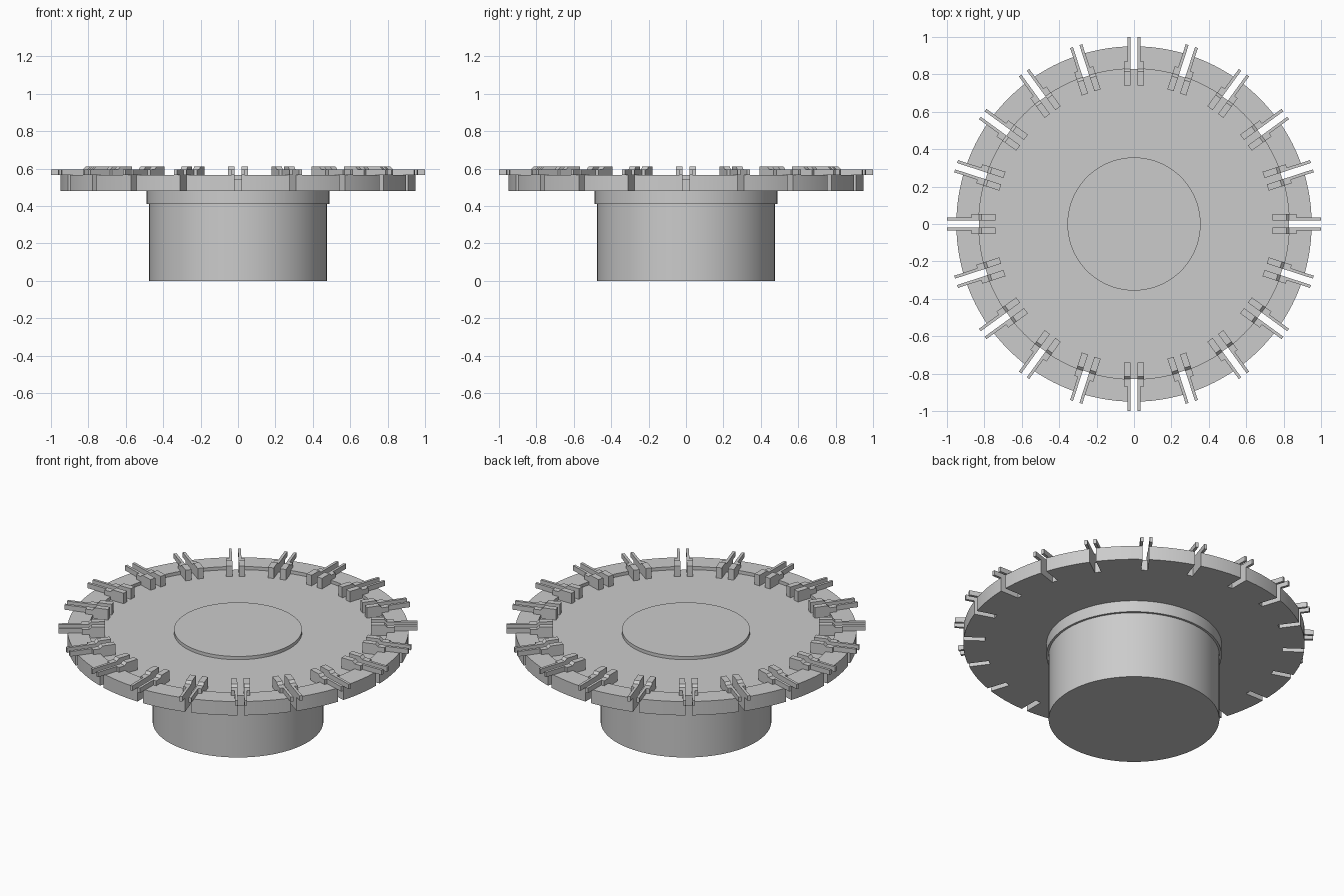
import bpy, bmesh, math
from mathutils import Matrix

old = bpy.data.objects.get("Cube")
if old:
    bpy.data.objects.remove(old, do_unlink=True)

COUNT = 20      # slots around the rim
SEGMENTS = 120

grey = bpy.data.materials.new("light_grey")
grey.use_nodes = True
colour = (0.6, 0.6, 0.6, 1)
grey.diffuse_color = colour
grey.node_tree.nodes["Principled BSDF"].inputs["Base Color"].default_value = colour


def finish(bm, name):
    bmesh.ops.recalc_face_normals(bm, faces=bm.faces)
    mesh = bpy.data.meshes.new(name)
    bm.to_mesh(mesh)
    bm.free()
    mesh.materials.append(grey)
    obj = bpy.data.objects.new(name, mesh)
    bpy.context.collection.objects.link(obj)
    return obj


def activate(obj):
    bpy.ops.object.select_all(action="DESELECT")
    obj.select_set(True)
    bpy.context.view_layer.objects.active = obj


def smooth(obj):
    activate(obj)
    bpy.ops.object.shade_smooth_by_angle(angle=math.radians(30))


def lathe(name, profile):
    """Closed solid turned from (radius, z) points, capped at both ends."""
    bm = bmesh.new()
    rings = []
    for r, z in profile:
        rings.append([bm.verts.new((r * math.cos(a), r * math.sin(a), z))
                      for a in (math.tau * i / SEGMENTS for i in range(SEGMENTS))])
    for low, high in zip(rings, rings[1:]):
        for i in range(SEGMENTS):
            j = (i + 1) % SEGMENTS
            bm.faces.new((low[i], low[j], high[j], high[i]))
    bm.faces.new(rings[0])
    bm.faces.new(rings[-1])
    return finish(bm, name)


def prism(bm, outline, y0, y1, turn):
    """Extrude an (x, z) outline sideways from y0 to y1, then turn it."""
    a = [bm.verts.new(turn @ Matrix.Translation((x, y0, z)).translation) for x, z in outline]
    b = [bm.verts.new(turn @ Matrix.Translation((x, y1, z)).translation) for x, z in outline]
    bm.faces.new(a)
    bm.faces.new(b)
    for i in range(len(a)):
        j = (i + 1) % len(a)
        bm.faces.new((a[i], a[j], b[j], b[i]))


turns = [Matrix.Rotation(math.tau * i / COUNT, 3, "Z") for i in range(COUNT)]

# Hub with a slightly wider collar under the disc
smooth(lathe("hub", [(0.475, 0), (0.475, 0.41), (0.488, 0.41), (0.488, 0.485)]))

# Disc with raised rim, shallow recess and raised centre
disc = lathe("slotted_disc", [(0.95, 0.48), (0.95, 0.565), (0.83, 0.565),
                              (0.83, 0.545), (0.356, 0.545), (0.356, 0.565)])

# Radial slots cut through the rim
bm = bmesh.new()
for turn in turns:
    prism(bm, [(0.829, 0.4), (1.1, 0.4), (1.1, 0.7), (0.829, 0.7)], -0.018, 0.018, turn)
cutter = finish(bm, "slot_cutter")
cutter.hide_render = True
mod = disc.modifiers.new("slots", "BOOLEAN")
mod.operation = "DIFFERENCE"
mod.solver = "EXACT"
mod.object = cutter
activate(disc)
bpy.ops.object.modifier_apply(modifier=mod.name)
bpy.data.objects.remove(cutter, do_unlink=True)
smooth(disc)

# Paired fingers: tall wide foot, bevelled step, thin overhanging tip
foot = [(0.74, 0.545), (0.83, 0.545), (0.83, 0.565), (0.87, 0.565),
        (0.87, 0.595), (0.83, 0.595), (0.815, 0.61), (0.74, 0.61)]
tip = [(0.87, 0.565), (1.0, 0.565), (1.0, 0.595), (0.87, 0.595)]
bm = bmesh.new()
for turn in turns:
    for side in (-1, 1):
        prism(bm, foot, side * 0.018, side * 0.053, turn)
        prism(bm, tip, side * 0.018, side * 0.034, turn)
finish(bm, "rim_fingers")
